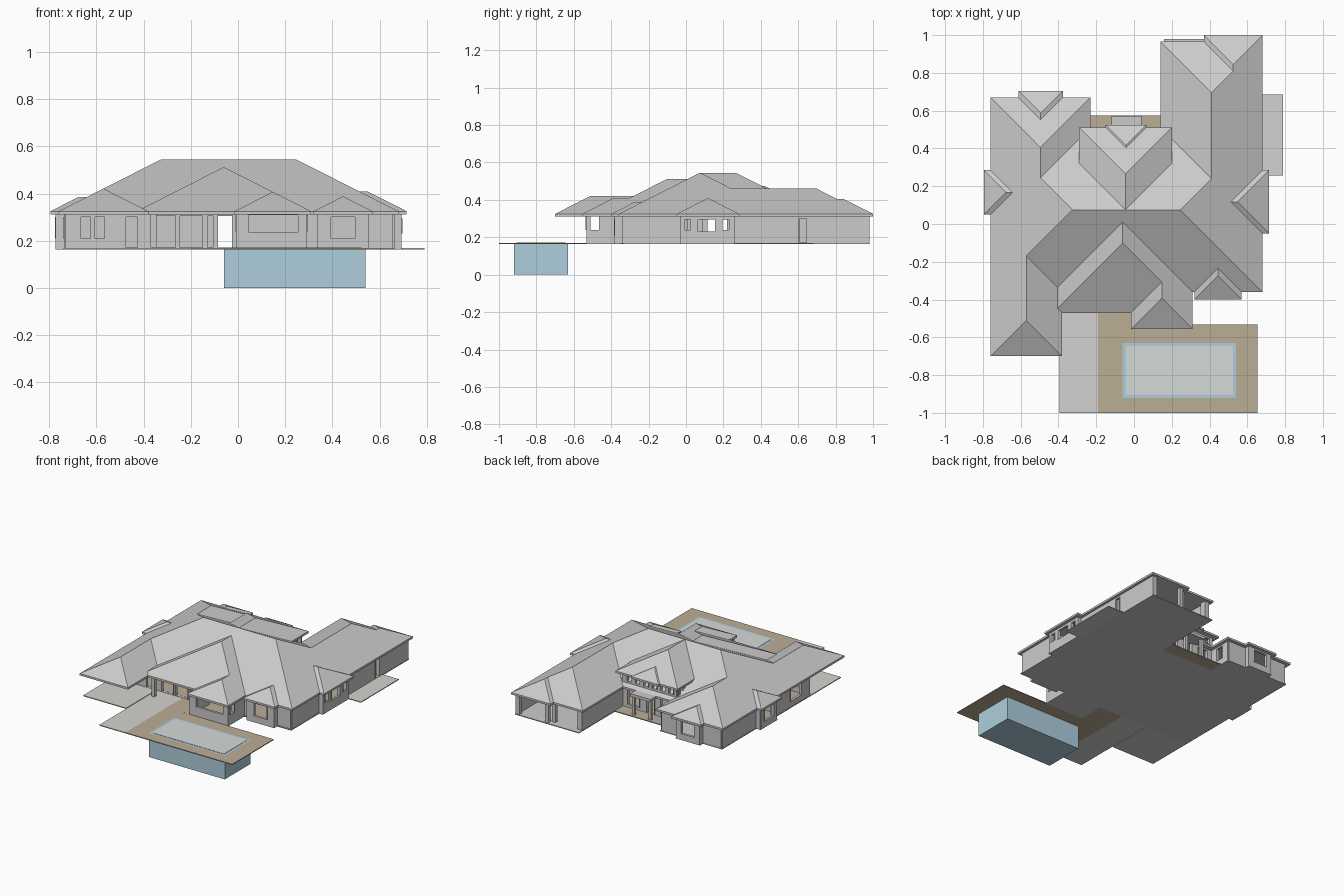
import bpy, bmesh

if "Cube" in bpy.data.objects:
    bpy.data.objects.remove(bpy.data.objects["Cube"])

SLOPE = 0.506
FLOOR, TOP, EAVE = 0.172, 0.316, 0.325


def material(name, rgb):
    m = bpy.data.materials.new(name)
    m.diffuse_color = (*rgb, 1)
    m.use_nodes = True
    m.node_tree.nodes["Principled BSDF"].inputs["Base Color"].default_value = m.diffuse_color
    return m


TAN = material("tan paving", (0.50, 0.42, 0.30))
BLUE = material("pool blue", (0.42, 0.62, 0.72))
WATER = material("pale water", (0.66, 0.70, 0.69))
PALE = material("pale concrete", (0.66, 0.65, 0.63))


def mesh_object(name, bm, mat=None):
    bmesh.ops.recalc_face_normals(bm, faces=bm.faces)
    me = bpy.data.meshes.new(name)
    bm.to_mesh(me)
    bm.free()
    ob = bpy.data.objects.new(name, me)
    bpy.context.collection.objects.link(ob)
    if mat:
        me.materials.append(mat)
    return ob


def add_box(bm, x0, x1, y0, y1, z0, z1):
    geo = bmesh.ops.create_cube(bm, size=1)
    for v in geo["verts"]:
        v.co = ((x0 + x1) / 2 + v.co.x * (x1 - x0),
                (y0 + y1) / 2 + v.co.y * (y1 - y0),
                (z0 + z1) / 2 + v.co.z * (z1 - z0))


def boxes(name, items, mat=None):
    bm = bmesh.new()
    for b in items:
        add_box(bm, *b)
    return mesh_object(name, bm, mat)


def roof(name, axis, a0, a1, inner, outer, z=EAVE, hip_inner=False):
    """Ridge along axis; a0..a1 spans the eaves, hipped at the outer end."""
    half = (a1 - a0) / 2
    mid = (a0 + a1) / 2
    s = 1 if outer > inner else -1
    peak = z + half * SLOPE
    pt = (lambda a, b, h: (a, b, h)) if axis == "y" else (lambda a, b, h: (b, a, h))
    bm = bmesh.new()
    corners = [(a0, inner), (a1, inner), (a1, outer), (a0, outer)]
    low = [bm.verts.new(pt(a, b, z - 0.014)) for a, b in corners]
    up = [bm.verts.new(pt(a, b, z)) for a, b in corners]
    r0 = bm.verts.new(pt(mid, inner + (s * half if hip_inner else 0), peak))
    r1 = bm.verts.new(pt(mid, outer - s * half, peak))
    bm.faces.new(low)
    for i in range(4):
        j = (i + 1) % 4
        bm.faces.new((low[i], low[j], up[j], up[i]))
    bm.faces.new((up[0], up[1], r0))
    bm.faces.new((up[1], up[2], r1, r0))
    bm.faces.new((up[2], up[3], r1))
    bm.faces.new((up[3], up[0], r0, r1))
    mesh_object(name, bm)


def wall(name, axis, c, a, b, holes=(), z0=FLOOR - 0.002, z1=TOP, t=0.008):
    """Wall running along axis at coordinate c, with sorted rectangular holes."""
    bm = bmesh.new()

    def piece(p, q, lo, hi, w=t):
        if q - p > 0.001 and hi - lo > 0.001:
            if axis == "x":
                add_box(bm, p, q, c - w, c + w, lo, hi)
            else:
                add_box(bm, c - w, c + w, p, q, lo, hi)
    cur = a
    for h0, h1, lo, hi in holes:
        piece(cur, h0, z0, z1)
        piece(h0, h1, z0, lo)
        piece(h0, h1, hi, z1)
        for e in (h0, h1 - 0.005):          # window jambs
            piece(e, e + 0.005, lo, hi, t + 0.003)
        cur = h1
    piece(cur, b, z0, z1)
    mesh_object(name, bm)


# Roofs
roof("main_roof", "x", -0.36, 0.51, -0.76, 0.68, hip_inner=True)
roof("left_front_wing_roof", "y", -0.76, -0.38, -0.17, -0.70)
roof("left_back_wing_roof", "y", -0.76, -0.23, 0.245, 0.67)
roof("garage_roof", "y", 0.14, 0.68, 0.24, 0.965)
roof("living_roof", "y", -0.43, 0.31, 0.01, -0.47)
roof("entry_roof", "y", -0.29, 0.20, 0.08, 0.51, z=0.421)
roof("entry_small_roof", "y", -0.15, 0.065, 0.40, 0.525, z=0.421)
roof("front_bay_roof", "y", -0.015, 0.31, -0.307, -0.555)
roof("front_small_bay_roof", "y", 0.32, 0.57, -0.235, -0.40)
roof("right_bay_roof", "x", -0.05, 0.285, 0.513, 0.715)
roof("left_bay_roof", "x", 0.05, 0.285, -0.643, -0.795)
roof("left_back_bay_roof", "y", -0.612, -0.377, 0.553, 0.705)
roof("garage_bay_roof", "y", 0.37, 0.68, 0.81, 1.0)

# Front walls
WZ = (0.21, 0.30)
wall("left_front_wall", "x", -0.345, -0.73, -0.37,
     [(-0.67, -0.62, *WZ), (-0.61, -0.56, *WZ), (-0.48, -0.42, FLOOR, 0.30)])
wall("living_front_wall", "x", -0.345, -0.37, 0.0,
     [(-0.36, -0.26, FLOOR, 0.305), (-0.25, -0.145, FLOOR, 0.305),
      (-0.135, -0.10, FLOOR, 0.305), (-0.09, -0.02, FLOOR, 0.312)])
wall("front_bay_wall", "x", -0.525, 0.0, 0.285, [(0.04, 0.26, 0.238, 0.31)])
for x in (0.0, 0.285):
    wall("front_bay_side_wall", "y", x, -0.533, -0.335, [(-0.515, -0.46, 0.24, 0.31)])
wall("right_front_wall", "x", -0.335, 0.285, 0.655, [(0.36, 0.53, FLOOR, 0.312)])
wall("small_bay_wall", "x", -0.375, 0.345, 0.545, [(0.39, 0.50, *WZ)])
for x in (0.345, 0.545):
    wall("small_bay_side_wall", "y", x, -0.383, -0.335)

# Right side walls
wall("right_wall_front", "y", 0.655, -0.335, -0.03)
wall("right_wall_back", "y", 0.655, 0.255, 0.975, [(0.60, 0.65, FLOOR, 0.30)])
wall("right_bay_wall", "y", 0.685, -0.03, 0.255,
     [(-0.012, 0.03, 0.24, 0.295), (0.06, 0.16, 0.23, 0.295), (0.19, 0.235, 0.24, 0.295)])
for y in (-0.025, 0.25):
    wall("right_bay_side_wall", "x", y, 0.655, 0.69)

# Left side walls
wall("left_wall_front", "y", -0.73, -0.345, 0.075, [(-0.25, -0.12, *WZ)])
wall("left_wall_back", "y", -0.73, 0.26, 0.64)
wall("left_bay_wall", "y", -0.765, 0.075, 0.26, [(0.11, 0.225, *WZ)])
for y in (0.08, 0.255):
    wall("left_bay_side_wall", "x", y, -0.77, -0.73)

# Back walls
wall("left_back_wall_a", "x", 0.64, -0.73, -0.585)
wall("left_back_wall_b", "x", 0.64, -0.40, -0.26)
wall("left_back_bay_wall", "x", 0.675, -0.585, -0.40, [(-0.55, -0.435, *WZ)])
for x in (-0.58, -0.405):
    wall("left_back_bay_side_wall", "y", x, 0.64, 0.68)
wall("left_back_inner_side", "y", -0.26, 0.46, 0.64, [(0.53, 0.59, *WZ)])
wall("garage_left_wall", "y", 0.17, 0.46, 0.90)
wall("garage_inner_wall", "x", 0.60, 0.17, 0.655)

# Entry with clerestory windows
wall("entry_wall", "x", 0.47, -0.26, 0.17,
     [(-0.22, -0.13, 0.19, 0.30), (-0.09, -0.02, FLOOR, 0.312), (0.03, 0.13, 0.19, 0.30)])
wall("clerestory_back_wall", "x", 0.47, -0.26, 0.17,
     [(-0.24 + i * 0.066, -0.195 + i * 0.066, 0.355, 0.395) for i in range(6)],
     z0=TOP, z1=0.415)
for x in (-0.26, 0.17):
    wall("clerestory_side_wall", "y", x, 0.25, 0.47,
         [(0.36, 0.40, 0.355, 0.395), (0.415, 0.455, 0.355, 0.395)], z0=TOP, z1=0.415)
boxes("entry_canopy", [(-0.12, 0.04, 0.46, 0.572, 0.305, 0.325)])
boxes("entry_columns", [(x, x + 0.02, 0.54, 0.56, FLOOR, 0.306) for x in (-0.115, 0.015)])

# Interior partitions
wall("partition_left", "x", 0.0, -0.73, -0.09)
wall("partition_right", "x", 0.0, -0.02, 0.655)
wall("partition_bay", "x", -0.30, 0.0, 0.285)

# Garage and porch posts
boxes("garage_posts", [(0.16, 0.195, 0.90, 0.945, FLOOR, TOP),
                       (0.37, 0.395, 0.92, 0.945, FLOOR, TOP),
                       (0.405, 0.43, 0.95, 0.975, FLOOR, TOP),
                       (0.63, 0.66, 0.95, 0.98, FLOOR, TOP)])
boxes("porch_post", [(-0.37, -0.345, -0.45, -0.425, FLOOR, TOP)])

# Floors
SLAB = (0.164, 0.170)
rooms = [(-0.74, 0.665, -0.35, 0.48), (-0.74, -0.25, 0.48, 0.65), (0.16, 0.665, 0.48, 0.98),
         (-0.008, 0.293, -0.533, -0.35), (0.337, 0.553, -0.383, -0.35),
         (0.665, 0.693, -0.033, 0.258), (-0.773, -0.74, 0.072, 0.263),
         (-0.588, -0.397, 0.65, 0.683)]
boxes("house_slab", [(*r, *SLAB) for r in rooms])
boxes("room_flooring", [(-0.72, 0.645, -0.335, 0.46, 0.170, 0.1715),
                        (0.01, 0.275, -0.515, -0.335, 0.170, 0.1715)], TAN)

# Terraces
boxes("left_porch_slab", [(-0.74, -0.40, -0.69, -0.35, *SLAB)], PALE)
boxes("front_terrace", [(-0.395, -0.19, -1.0, -0.35, *SLAB)], PALE)
boxes("side_terrace", [(0.665, 0.79, 0.258, 0.685, *SLAB)], PALE)
boxes("entry_deck", [(-0.25, 0.16, 0.48, 0.575, *SLAB)], TAN)
boxes("pool_deck", [(-0.19, -0.06, -1.0, -0.533, *SLAB), (0.54, 0.655, -1.0, -0.533, *SLAB),
                    (-0.06, 0.54, -1.0, -0.92, *SLAB), (-0.06, 0.54, -0.63, -0.533, *SLAB),
                    (-0.19, -0.008, -0.533, -0.35, *SLAB)], TAN)

# Pool
boxes("pool_basin", [(-0.06, 0.54, -0.92, -0.63, 0.0, 0.170)], BLUE)
boxes("pool_water", [(-0.043, 0.523, -0.905, -0.645, 0.165, 0.172)], WATER)
